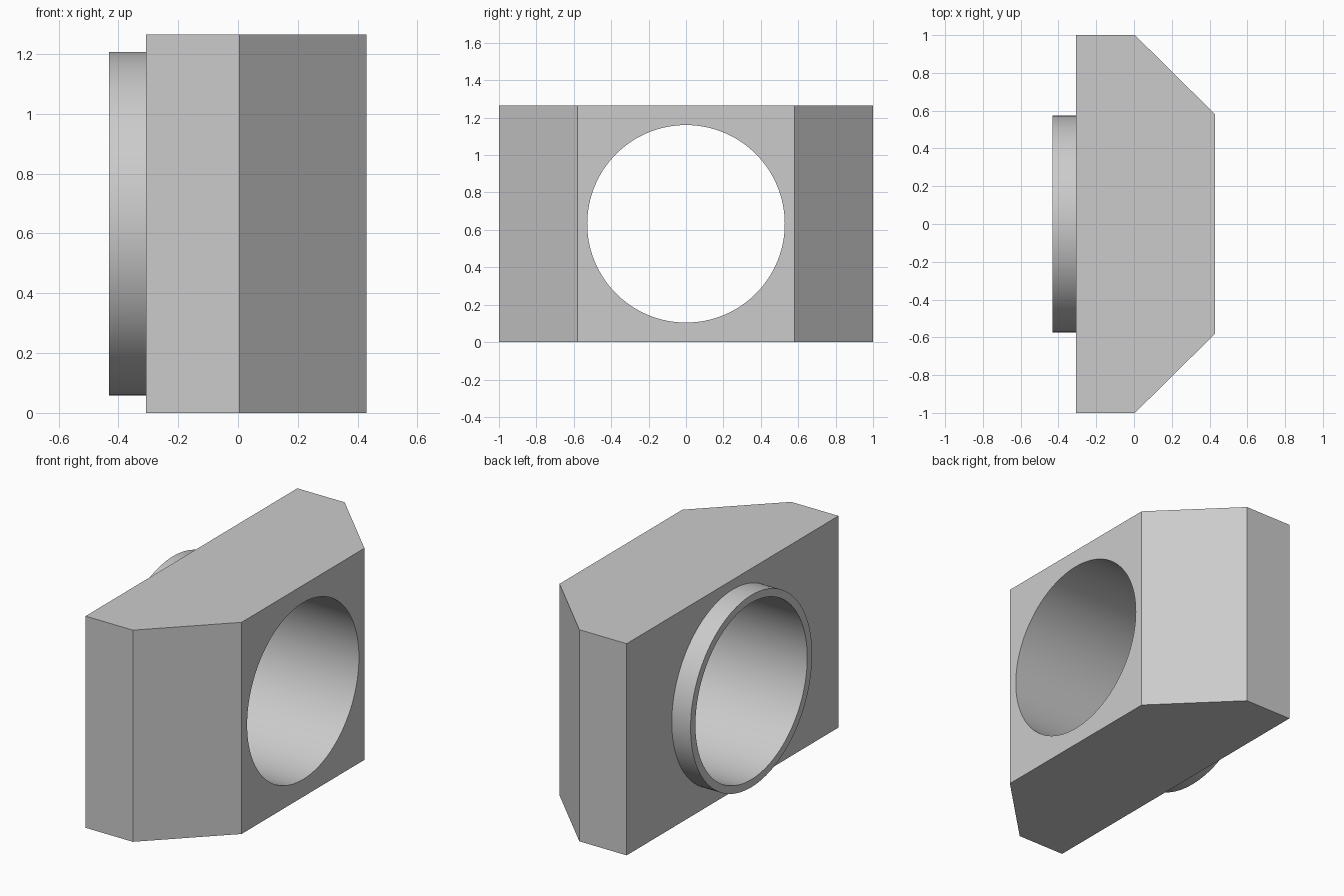
import bpy
import bmesh
import math

cube = bpy.data.objects.get("Cube")
if cube:
    bpy.data.objects.remove(cube, do_unlink=True)

HEIGHT = 1.265
MID_Z = HEIGHT / 2
BACK_X, FACE_X, COLLAR_X = -0.308, 0.43, -0.432
SHOULDER_X, FACE_Y = 0.005, 0.58
COLLAR_R, BORE_R = 0.574, 0.528

grey = bpy.data.materials.new("plain grey")
grey.use_nodes = True
colour = (0.6, 0.6, 0.6, 1)
grey.diffuse_color = colour
grey.node_tree.nodes["Principled BSDF"].inputs["Base Color"].default_value = colour


def prism(name, profile, offset):
    """Extrude a closed profile along an offset into a solid."""
    bm = bmesh.new()
    face = bm.faces.new([bm.verts.new(p) for p in profile])
    new = bmesh.ops.extrude_face_region(bm, geom=[face])["geom"]
    bmesh.ops.translate(bm, vec=offset,
                        verts=[v for v in new if isinstance(v, bmesh.types.BMVert)])
    bmesh.ops.recalc_face_normals(bm, faces=bm.faces)
    mesh = bpy.data.meshes.new(name)
    bm.to_mesh(mesh)
    bm.free()
    mesh.materials.append(grey)
    obj = bpy.data.objects.new(name, mesh)
    bpy.context.collection.objects.link(obj)
    return obj


def cylinder(name, radius, x0, x1, sides=128):
    """Solid cylinder along x, centred on the block."""
    angles = [2 * math.pi * i / sides for i in range(sides)]
    ring = [(x0, radius * math.cos(a), MID_Z + radius * math.sin(a)) for a in angles]
    return prism(name, ring, (x1 - x0, 0, 0))


def combine(target, tool, operation):
    """Apply a boolean and discard the tool."""
    mod = target.modifiers.new(operation, 'BOOLEAN')
    mod.operation = operation
    mod.solver = 'EXACT'
    mod.object = tool
    bpy.ops.object.modifier_apply(modifier=mod.name)
    bpy.data.objects.remove(tool, do_unlink=True)


# Block with two chamfered corners
half = [(BACK_X, 1), (SHOULDER_X, 1), (FACE_X, FACE_Y)]
outline = half + [(x, -y) for x, y in reversed(half)]
block = prism("chamfered_block", [(x, y, 0) for x, y in outline], (0, 0, HEIGHT))
bpy.ops.object.select_all(action='DESELECT')
block.select_set(True)
bpy.context.view_layer.objects.active = block

# Raised collar, then a bore through everything
combine(block, cylinder("collar", COLLAR_R, COLLAR_X, 0), 'UNION')
combine(block, cylinder("bore_cutter", BORE_R, -1, 1), 'DIFFERENCE')

bpy.ops.object.shade_smooth_by_angle(angle=math.radians(30))
